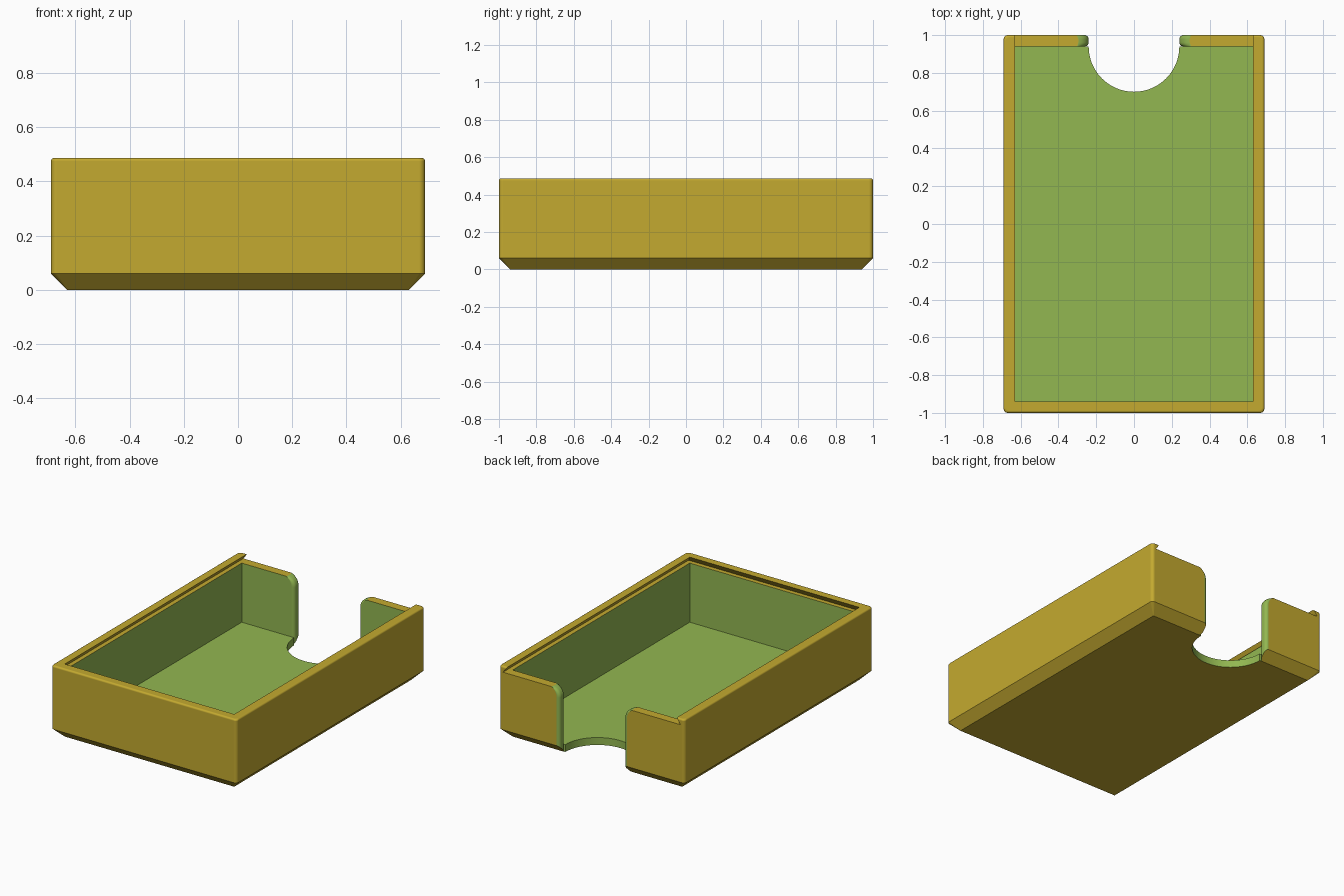
import bpy, bmesh, math

if "Cube" in bpy.data.objects:
    bpy.data.objects.remove(bpy.data.objects["Cube"])

HX, HY, H = 0.69, 1.0, 0.487      # outer half sizes and height
WALL, FLOOR, LEDGE = 0.06, 0.05, 0.447
NOTCH, ROUND, NOSE = 0.24, 0.065, 0.022


def material(name, rgb):
    m = bpy.data.materials.new(name)
    m.diffuse_color = (*rgb, 1)
    m.use_nodes = True
    m.node_tree.nodes["Principled BSDF"].inputs["Base Color"].default_value = m.diffuse_color
    return m


MATS = [material("mustard", (0.55, 0.40, 0.029)), material("leaf_green", (0.29, 0.475, 0.083))]


def loft(name, rings, mat):
    """Closed solid through a list of equal-length rings."""
    bm = bmesh.new()
    vs = [[bm.verts.new(p) for p in ring] for ring in rings]
    n = len(rings[0])
    for a, b in zip(vs, vs[1:]):
        for i in range(n):
            j = (i + 1) % n
            bm.faces.new((a[i], a[j], b[j], b[i]))
    bm.faces.new(vs[0])
    bm.faces.new(vs[-1])
    bmesh.ops.recalc_face_normals(bm, faces=bm.faces)
    for f in bm.faces:
        f.material_index = mat
    me = bpy.data.meshes.new(name)
    bm.to_mesh(me)
    bm.free()
    for m in MATS:
        me.materials.append(m)
    ob = bpy.data.objects.new(name, me)
    bpy.context.collection.objects.link(ob)
    return ob


def rounded_rect(inset, r, z, steps=6):
    pts = []
    for k, (sx, sy) in enumerate(((1, 1), (-1, 1), (-1, -1), (1, -1))):
        cx, cy = sx * (HX - inset - r), sy * (HY - inset - r)
        for i in range(steps + 1):
            a = math.pi / 2 * (k + i / steps)
            pts.append((cx + r * math.cos(a), cy + r * math.sin(a), z))
    return pts


def rect(x, y0, y1, z):
    return [(-x, y0, z), (x, y0, z), (x, y1, z), (-x, y1, z)]


# Tray body: chamfered foot, rounded upright corners, softened top edge
rings = [rounded_rect(WALL, 0.003, 0), rounded_rect(0, 0.022, 0.06)]
for i in range(5):
    a = math.pi / 2 * i / 4
    e = 0.012
    rings.append(rounded_rect(e * (1 - math.cos(a)), 0.022, H - e + e * math.sin(a)))
tray = loft("tray", rings, 0)

# Dovetail slot for a sliding lid, open at the back
slope = 0.03 / (H - LEDGE)
top = H + 0.013
x_top = HX - WALL - slope * 0.013
lid_slot = loft("lid_slot_cutter", [
    rect(HX - WALL + 0.03, -HY + WALL - 0.03, HY + 0.1, LEDGE),
    rect(x_top, -HY + WALL + slope * 0.013, HY + 0.1, top)], 0)

# Inner compartment
cavity = loft("cavity_cutter", [rect(HX - WALL, -HY + WALL, HY - WALL, z)
                                for z in (FLOOR, LEDGE + 0.012)], 1)

# Round thumb hole through the floor
circle = [2 * math.pi * i / 64 for i in range(64)]
thumb_hole = loft("thumb_hole_cutter", [
    [(NOTCH * math.cos(a), HY - WALL + NOTCH * math.sin(a), z) for a in circle]
    for z in (-0.1, 0.3)], 1)


# Opening in the back wall with bull-nosed ends and rounded upper corners
def notch_ring(y, d):
    zt = LEDGE + 0.001
    half = [(NOTCH + d, -0.1)]
    for i in range(9):
        a = math.pi / 2 * i / 8
        r = ROUND - d * math.cos(a)
        half.append((NOTCH + ROUND - r * math.cos(a), zt - ROUND + r * math.sin(a)))
    half.append((NOTCH + ROUND, 0.7))
    return [(x, y, z) for x, z in half] + [(-x, y, z) for x, z in reversed(half)]


nose = [(NOSE * (1 - math.cos(t)), NOSE * (1 - math.sin(t)))
        for t in (math.pi / 2 * i / 6 for i in range(7))]
stations = [(HY - WALL - 0.001, NOSE)]
stations += [(HY - WALL + s, d) for s, d in nose]
stations += [(HY - s, d) for s, d in reversed(nose)]
stations += [(HY + 0.02, NOSE)]
fixed = []
for s, d in stations:
    fixed.append(notch_ring(s, d))
back_notch = loft("back_notch_cutter", fixed, 1)

# Cut the tray, then keep only the finished part
cutters = [lid_slot, cavity, thumb_hole, back_notch]
for c in cutters:
    c.hide_render = True
    mod = tray.modifiers.new(c.name, 'BOOLEAN')
    mod.operation = 'DIFFERENCE'
    mod.solver = 'EXACT'
    mod.object = c
bpy.context.view_layer.update()
dg = bpy.context.evaluated_depsgraph_get()
cut_mesh = bpy.data.meshes.new_from_object(tray.evaluated_get(dg))
tray.modifiers.clear()
tray.data = cut_mesh
for c in cutters:
    bpy.data.objects.remove(c)

# Smooth rounded edges, crisp corners
bpy.context.view_layer.objects.active = tray
tray.select_set(True)
bpy.ops.object.shade_smooth_by_angle(angle=math.radians(30))
weighted = tray.modifiers.new("weighted_normals", 'WEIGHTED_NORMAL')
weighted.keep_sharp = True
